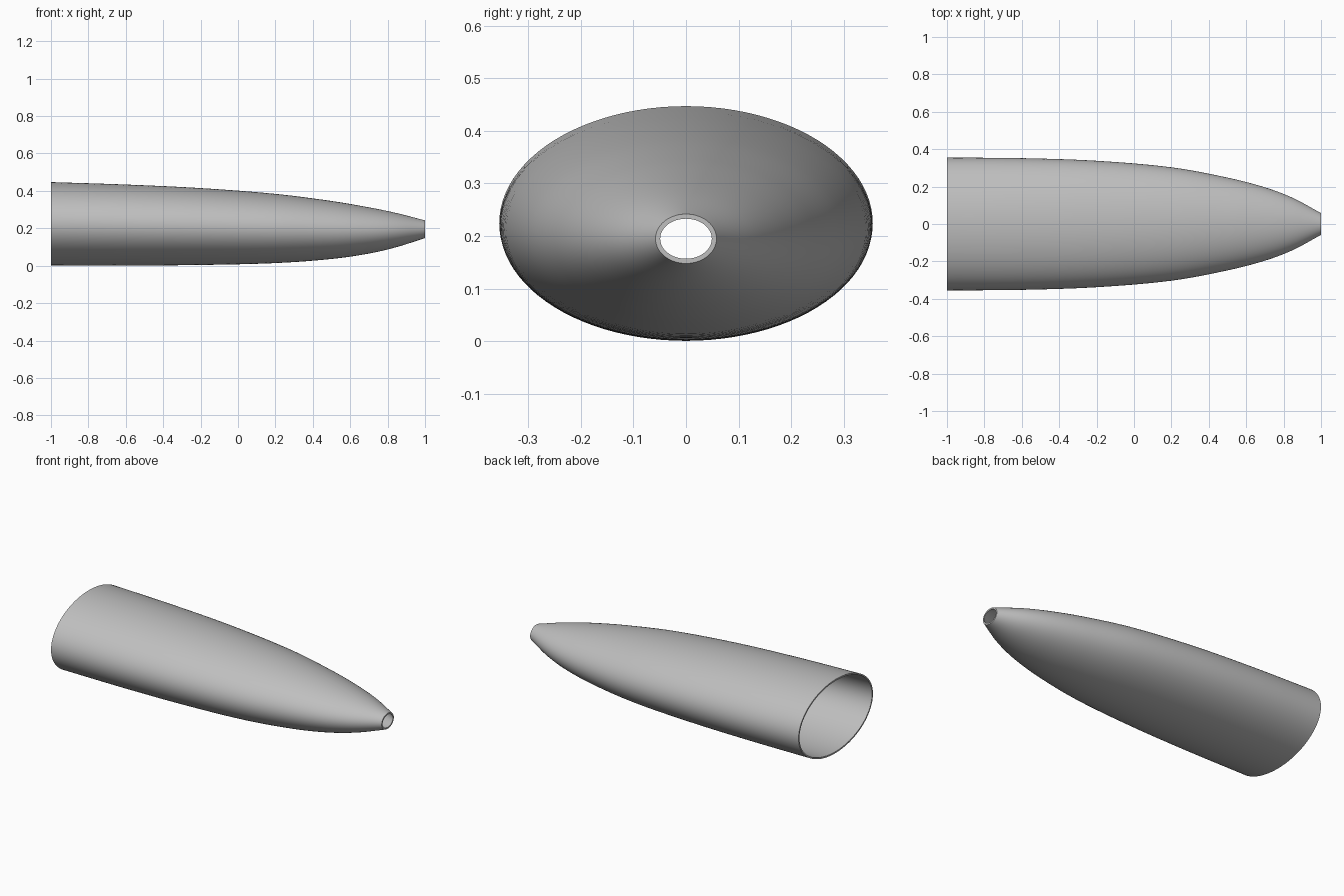
import bpy, bmesh, math

cube = bpy.data.objects.get("Cube")
if cube:
    bpy.data.objects.remove(cube, do_unlink=True)

SEGMENTS, STEPS, WALL = 96, 6, 0.009

# Stations along the shell: x, half width, bottom, top
STATIONS = [(-1, .355, .002, .447), (-.6, .352, .001, .434), (-.2, .338, .004, .415),
            (.2, .303, .014, .384), (.5, .248, .036, .346), (.7, .196, .065, .312),
            (.85, .139, .100, .281), (1, .058, .148, .242)]


def spline(a, b, c, d, t):
    """Smooth curve from b to c, with slopes taken over uneven x spacing."""
    h = c[0] - b[0]
    out = [b[0] + h * t]
    for k in (1, 2, 3):
        m0 = (c[k] - a[k]) / (c[0] - a[0]) * h
        m1 = (d[k] - b[k]) / (d[0] - b[0]) * h
        out.append((2*t**3 - 3*t**2 + 1) * b[k] + (t**3 - 2*t**2 + t) * m0
                   + (3*t**2 - 2*t**3) * c[k] + (t**3 - t**2) * m1)
    return out


sections = []
last = len(STATIONS) - 1
for i in range(last):
    pts = [STATIONS[min(max(i + k, 0), last)] for k in (-1, 0, 1, 2)]
    sections += [spline(*pts, s / STEPS) for s in range(STEPS)]
sections.append(STATIONS[-1])

bm = bmesh.new()


def ring(section, inset):
    x, half, low, high = section
    ry, rz, mid = half - inset, (high - low) / 2 - inset, (high + low) / 2
    angles = [math.tau * k / SEGMENTS for k in range(SEGMENTS)]
    return [bm.verts.new((x, ry * math.cos(a), mid + rz * math.sin(a))) for a in angles]


# Outer skin to the nose, then the inner skin back, closed into one hollow wall
loops = [ring(s, 0) for s in sections] + [ring(s, WALL) for s in reversed(sections)]
for n, loop in enumerate(loops):
    following = loops[(n + 1) % len(loops)]
    for k in range(SEGMENTS):
        j = (k + 1) % SEGMENTS
        bm.faces.new((loop[k], loop[j], following[j], following[k]))
bmesh.ops.recalc_face_normals(bm, faces=bm.faces)

mesh = bpy.data.meshes.new("tapered_shell")
bm.to_mesh(mesh)
bm.free()
shell = bpy.data.objects.new("tapered_shell", mesh)
bpy.context.collection.objects.link(shell)

# Plain grey finish
grey = bpy.data.materials.new("light_grey")
grey.use_nodes = True
colour = (0.52, 0.52, 0.52, 1)
grey.diffuse_color = colour
grey.node_tree.nodes["Principled BSDF"].inputs["Base Color"].default_value = colour
mesh.materials.append(grey)

bpy.ops.object.select_all(action='DESELECT')
shell.select_set(True)
bpy.context.view_layer.objects.active = shell
bpy.ops.object.shade_smooth_by_angle(angle=math.radians(35))
